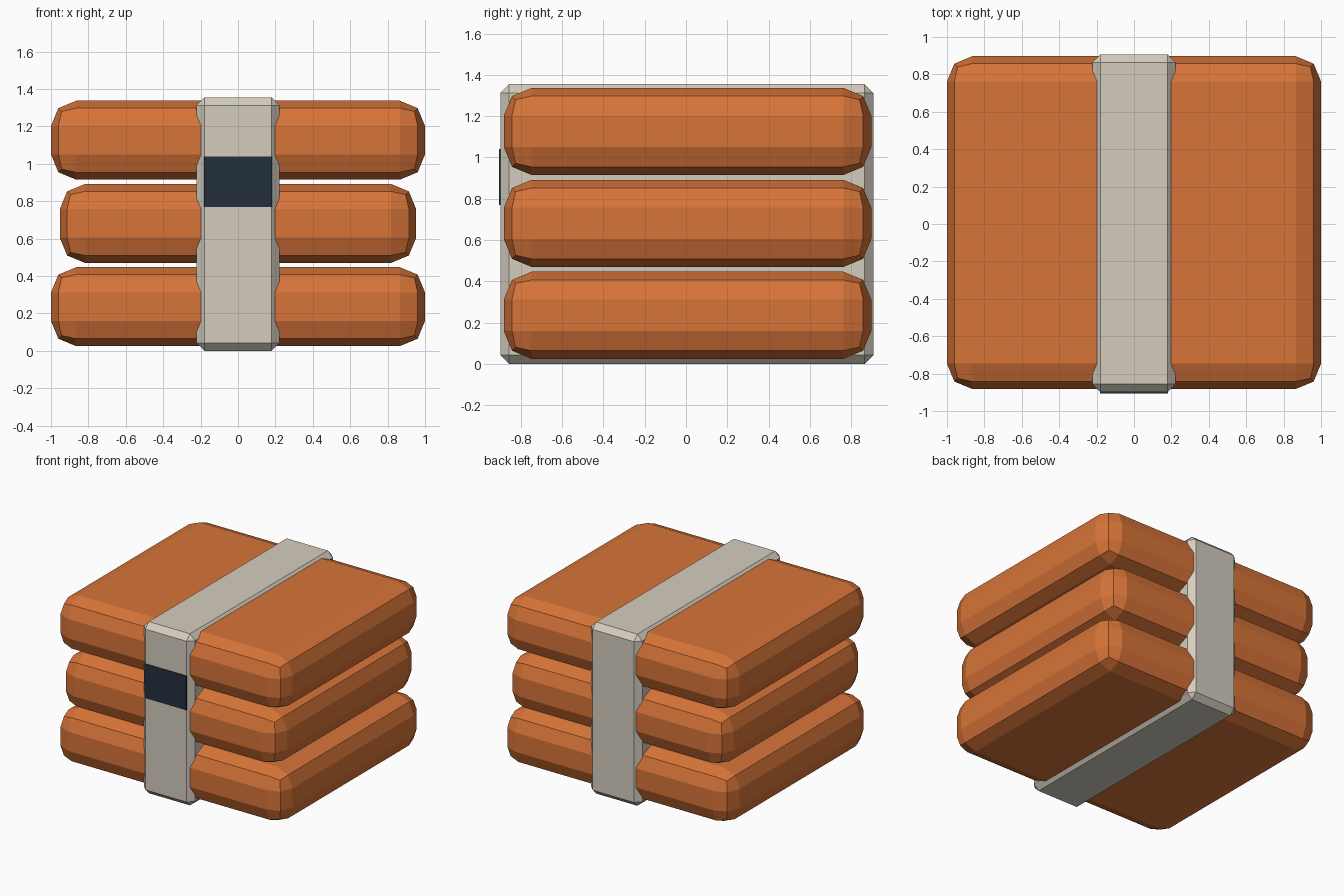
import bpy

cube = bpy.data.objects.get("Cube")
if cube:
    bpy.data.objects.remove(cube, do_unlink=True)


def material(name, colour):
    mat = bpy.data.materials.new(name)
    mat.use_nodes = True
    mat.diffuse_color = (*colour, 1)
    mat.node_tree.nodes["Principled BSDF"].inputs["Base Color"].default_value = (*colour, 1)
    return mat


orange = material("orange", (0.68, 0.175, 0.040))
beige = material("beige", (0.66, 0.61, 0.52))
navy = material("navy", (0.017, 0.029, 0.046))


def box(name, low, high, mat, bevel=0, segments=1):
    """Flat-shaded box between two corners, with optional bevelled edges."""
    centre = [(a + b) / 2 for a, b in zip(low, high)]
    bpy.ops.mesh.primitive_cube_add(size=1, location=centre)
    obj = bpy.context.object
    obj.name = name
    obj.scale = [b - a for a, b in zip(low, high)]
    bpy.ops.object.transform_apply(location=False, rotation=False, scale=True)
    obj.data.materials.append(mat)
    if bevel:
        mod = obj.modifiers.new("Bevel", "BEVEL")
        mod.width = bevel
        mod.segments = segments
    return obj


# Three stacked rounded slabs, the middle one slightly narrower
for name, half_width, bottom in (("bottom_slab", 1.0, 0.025),
                                 ("middle_slab", 0.953, 0.47),
                                 ("top_slab", 1.0, 0.915)):
    box(name, (-half_width, -0.882, bottom), (half_width, 0.897, bottom + 0.422),
        orange, bevel=0.135, segments=2)

# Band wrapped around the stack
box("band", (-0.223, -0.899, 0), (0.223, 0.907, 1.355), beige, bevel=0.043)

# Dark label on the front of the band
box("label", (-0.182, -0.906, 0.77), (0.182, -0.898, 1.04), navy)
